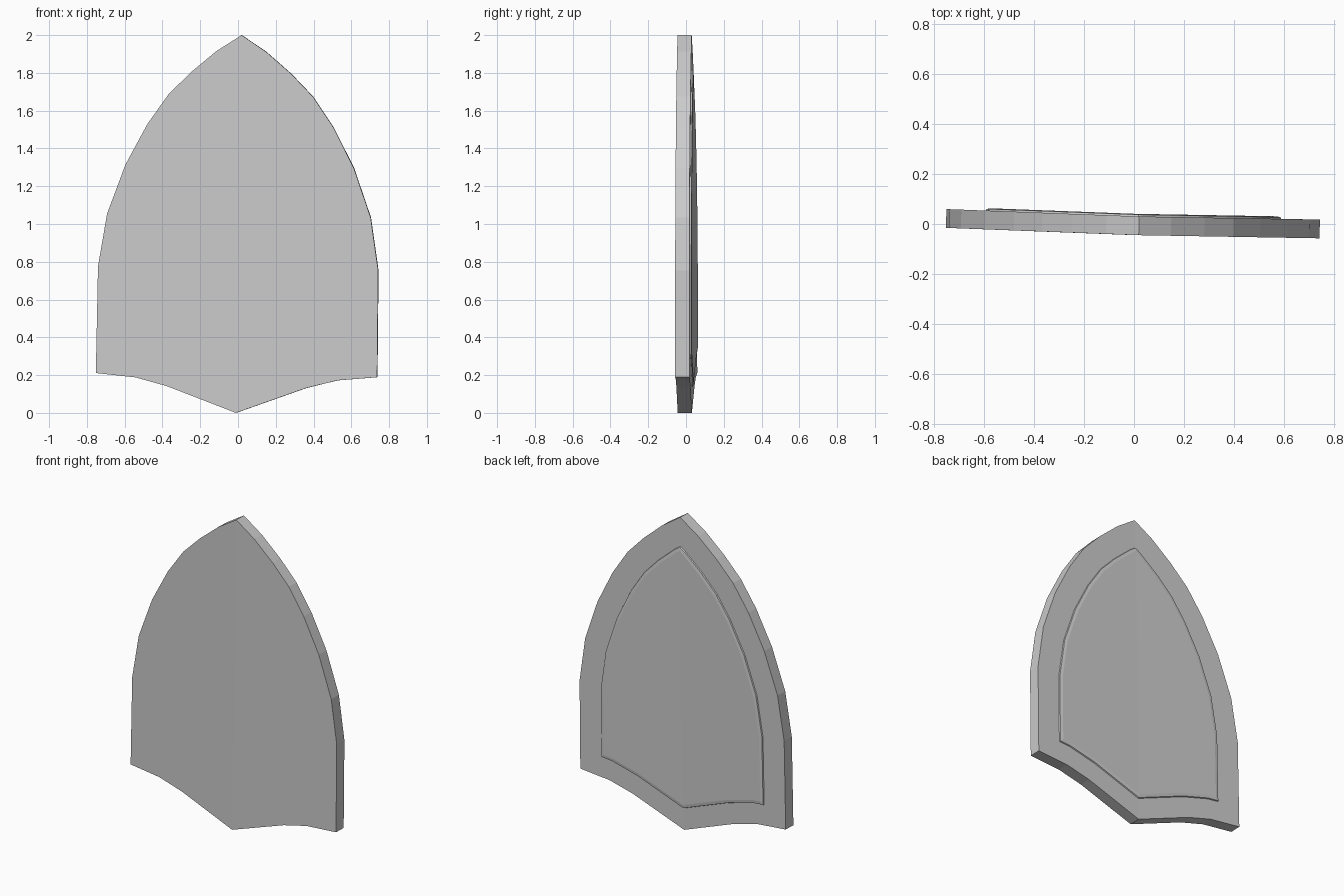
import bpy, bmesh
from mathutils import Vector
from mathutils.geometry import intersect_line_line_2d  # noqa: F401

if "Cube" in bpy.data.objects:
    bpy.data.objects.remove(bpy.data.objects["Cube"])

# Right half of the shield outline (x, z), apex to bottom point
HALF = [Vector(p) for p in [
    (0, 2.0), (.13, 1.915), (.265, 1.80), (.383, 1.68), (.493, 1.52),
    (.605, 1.305), (.698, 1.045), (.742, .765), (.745, .2),
    (.535, .18), (.37, .137), (0, 0)]]
CORNER = 8      # index of the lower corner
BEND = .0105    # slight fold along the centre line


def inset(extra):
    """Outline moved inwards, a little less along the bottom edge."""
    lines = []
    for i, (a, b) in enumerate(zip(HALF, HALF[1:])):
        d = (b - a).normalized()
        n = Vector((d.y, -d.x))     # inward is right of the walking direction
        lines.append((a + n * ((.155 if i < CORNER else .13) + extra), d))
    axis = (Vector((0, 0)), Vector((0, 1)))
    lines = [axis] + lines + [axis]
    pts = []
    for (p, d), (q, e) in zip(lines, lines[1:]):
        t = (q - p).cross(e) / d.cross(e)
        pts.append(p + d * t)
    return pts


# Loops from front face, over the rim, to the raised back panel
loops = [(HALF, -.044), (HALF, .031), (inset(0), .031),
         (inset(.003), .038), (inset(.022), .041)]
bm = bmesh.new()
rings = [[bm.verts.new((p.x, y + BEND * p.x, p.y)) for p in pts] for pts, y in loops]
bm.faces.new(rings[0])
bm.faces.new(rings[-1][::-1])
for r, s in zip(rings, rings[1:]):
    for i in range(len(r) - 1):
        bm.faces.new((r[i], s[i], s[i + 1], r[i + 1]))
bmesh.ops.recalc_face_normals(bm, faces=bm.faces)
# Front cap must face -y
bm.faces.ensure_lookup_table()
if bm.faces[0].normal.y > 0:
    bmesh.ops.reverse_faces(bm, faces=bm.faces)

mesh = bpy.data.meshes.new("shield_plate")
bm.to_mesh(mesh)
bm.free()
shield = bpy.data.objects.new("shield_plate", mesh)
bpy.context.collection.objects.link(shield)
mod = shield.modifiers.new("mirror", 'MIRROR')
mod.use_clip = True

# Slight tilt and turn of the whole plate
shield.location = (-.01, 0, 0)
shield.rotation_euler = (0, .015, -.028)
